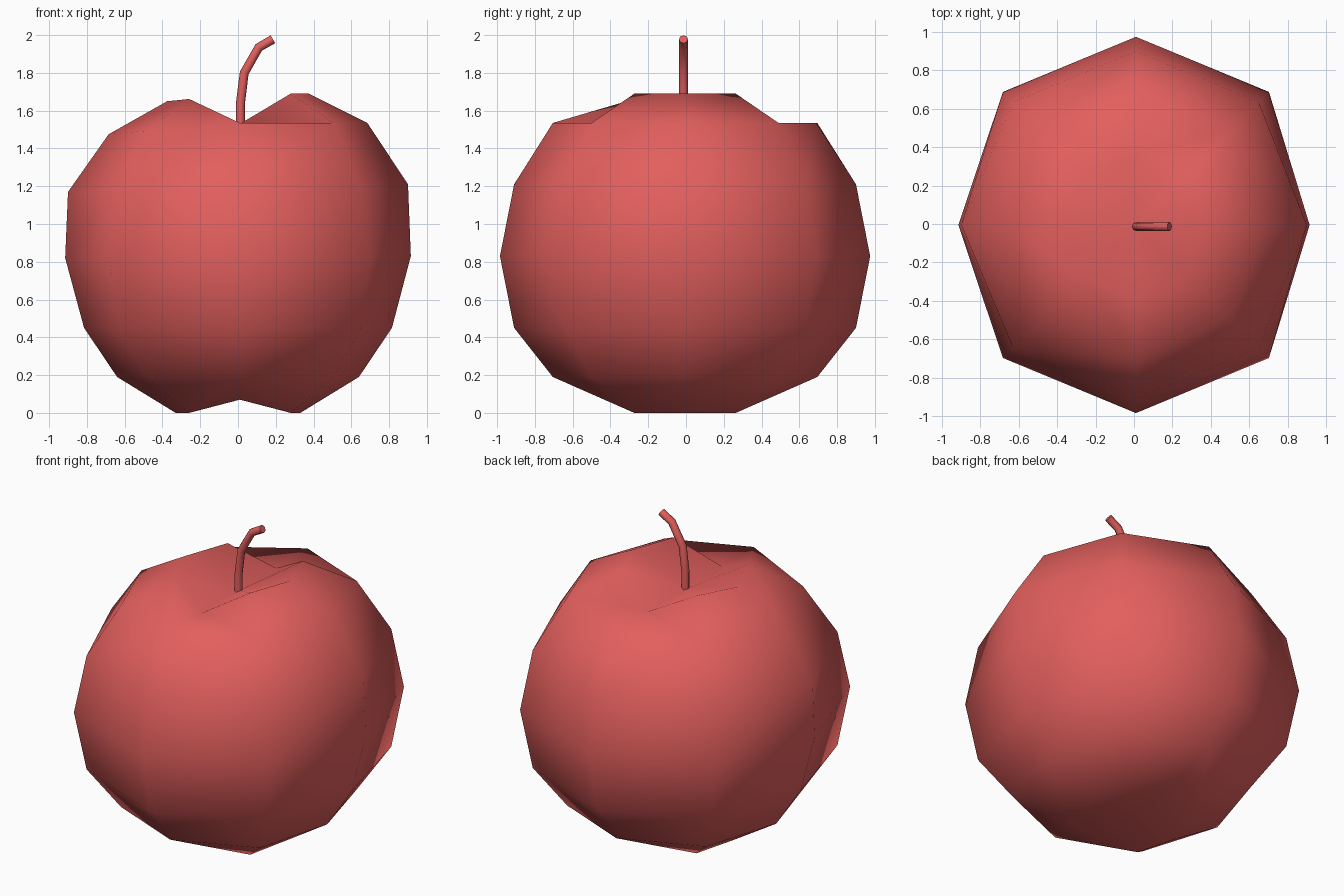
import bpy, bmesh
from math import cos, sin, pi
from mathutils import Vector, Matrix

cube = bpy.data.objects.get("Cube")
if cube:
    bpy.data.objects.remove(cube, do_unlink=True)

red = bpy.data.materials.new("apple red")
red.use_nodes = True
colour = (0.76, 0.115, 0.11, 1)
red.diffuse_color = colour
red.node_tree.nodes["Principled BSDF"].inputs["Base Color"].default_value = colour


def make_object(name, bm):
    bmesh.ops.recalc_face_normals(bm, faces=bm.faces)
    for f in bm.faces:
        f.smooth = True
    mesh = bpy.data.meshes.new(name)
    bm.to_mesh(mesh)
    bm.free()
    mesh.materials.append(red)
    obj = bpy.data.objects.new(name, mesh)
    bpy.context.collection.objects.link(obj)
    return obj


def bridge(bm, a, b):
    n = len(a)
    return [bm.faces.new((a[i], a[(i + 1) % n], b[(i + 1) % n], b[i])) for i in range(n)]


# Apple body: eight-sided rings as radius, height, half width in x, drop on the -x side
RINGS = [(0.38, 0.0, 0.33, 0.0), (0.70, 0.19, 0.64, 0.0), (0.905, 0.45, 0.815, 0.0),
         (0.98, 0.83, 0.915, 0.01), (0.905, 1.21, 0.9, 0.04),
         (0.70, 1.535, 0.685, 0.06), (0.38, 1.69, 0.375, 0.04)]
PIT_LOW, PIT_TOP = 0.07, 1.53
CENTRE_X, CENTRE_Y = 0.01, -0.005

bm = bmesh.new()
rings = []
for k, (r, z, half_x, drop) in enumerate(RINGS):
    ring = []
    for i in range(8):
        c, s = cos(i * pi / 4), sin(i * pi / 4)
        x, y, h = r * c, r * s, z
        if i % 4 == 0:
            x = half_x * c
        if c < -0.1:
            h -= drop * abs(c)
        # The cleft lowers the front and back points of the end rings
        if i % 4 == 2 and k == 0:
            h = PIT_LOW
        if i % 4 == 2 and k == len(RINGS) - 1:
            h = PIT_TOP
        ring.append(bm.verts.new((x + (CENTRE_X if i % 4 else 0), y + CENTRE_Y, h)))
    rings.append(ring)

bands = [bridge(bm, a, b) for a, b in zip(rings, rings[1:])]
for ring, z in ((rings[0], PIT_LOW), (rings[-1], PIT_TOP)):
    pole = bm.verts.new((CENTRE_X, CENTRE_Y, z))
    for i in range(8):
        bm.faces.new((ring[i], ring[(i + 1) % 8], pole))

# Fold the bent faces beside the cleft
top_in, top_out = rings[-1], rings[-2]
low_in, low_out = rings[0], rings[1]
for side in (2, 6):
    for step in (-1, 1):
        corner = (side + step) % 8
        face_at = side if step == 1 else side - 1
        if corner == 5:
            pair = (top_out[side], top_in[corner])
        else:
            pair = (top_in[side], top_out[corner])
        bmesh.utils.face_split(bands[-1][face_at], *pair)
        bmesh.utils.face_split(bands[0][face_at], low_out[side], low_in[corner])
make_object("apple_body", bm)

# Stem: a bent tube swept along a path in the xz plane
PATH = [(0.013, 1.52), (0.013, 1.64), (0.033, 1.80), (0.11, 1.935), (0.185, 1.978)]
points = [Vector((x, -0.013, z)) for x, z in PATH]
bm = bmesh.new()
loops = []
for i, p in enumerate(points):
    into = (p - points[i - 1]).normalized() if i else Vector((0, 0, 1))
    out = (points[i + 1] - p).normalized() if i < len(points) - 1 else into
    along = (into + out).normalized()
    depth = Vector((0, 1, 0))
    across = depth.cross(along)
    loops.append([bm.verts.new(p + 0.024 * (across * cos(a * pi / 4) + depth * sin(a * pi / 4)))
                  for a in range(8)])
for a, b in zip(loops, loops[1:]):
    bridge(bm, a, b)
for end in (loops[0], loops[-1]):
    bm.faces.new(end)
stem = make_object("stem", bm)

# Keep the cut ends of the stem crisp
bpy.ops.object.select_all(action='DESELECT')
stem.select_set(True)
bpy.context.view_layer.objects.active = stem
bpy.ops.object.shade_smooth_by_angle(angle=pi / 3)
